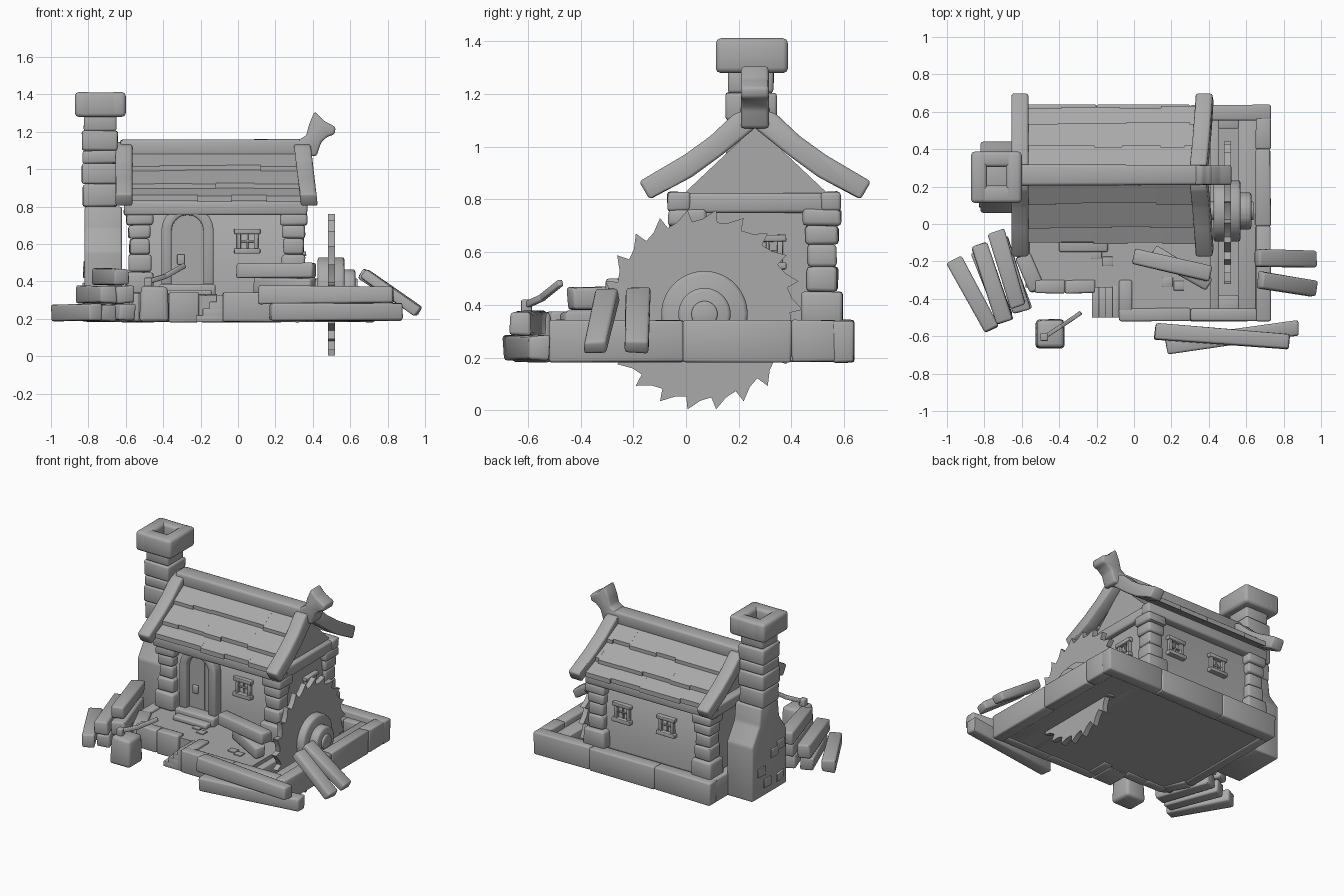
import bpy, bmesh, math, random
from mathutils import Vector, Matrix

random.seed(4)
grey = bpy.data.materials.new("stone grey")
grey.diffuse_color = (0.4, 0.4, 0.4, 1)


def finish(name, bm, bevel=0.0):
    bmesh.ops.recalc_face_normals(bm, faces=bm.faces)
    if bevel:
        bmesh.ops.bevel(bm, geom=list(bm.edges), offset=bevel, segments=2,
                        profile=0.5, affect='EDGES', clamp_overlap=True)
    me = bpy.data.meshes.new(name)
    bm.to_mesh(me)
    bm.free()
    me.materials.append(grey)
    ob = bpy.data.objects.new(name, me)
    bpy.context.collection.objects.link(ob)
    bpy.ops.object.select_all(action='DESELECT')
    ob.select_set(True)
    bpy.context.view_layer.objects.active = ob
    bpy.ops.object.shade_smooth_by_angle(angle=math.radians(48))
    return ob


def box(name, x, y, z, bevel=0.012, jitter=0.0, taper=1.0):
    """Box from (min, max) ranges, with slightly uneven corners."""
    bm = bmesh.new()
    bmesh.ops.create_cube(bm, size=1)
    for v in bm.verts:
        s = taper if v.co.z > 0 else 1
        v.co = Vector(((x[0]+x[1])/2 + v.co.x*s*(x[1]-x[0]),
                       (y[0]+y[1])/2 + v.co.y*s*(y[1]-y[0]),
                       (z[0]+z[1])/2 + v.co.z*(z[1]-z[0])))
        v.co += Vector([random.uniform(-jitter, jitter) for _ in range(3)])
    return finish(name, bm, bevel)


def beam(name, a, b, w, h, bevel=0.012, jitter=0.006):
    """Square timber running from a to b, w wide and h deep."""
    a, b = Vector(a), Vector(b)
    d = (b - a).normalized()
    side = d.cross(Vector((0, 0, 1))).normalized()
    up = side.cross(d)
    bm = bmesh.new()
    bmesh.ops.create_cube(bm, size=1)
    for v in bm.verts:
        c = v.co.copy()
        v.co = (a+b)/2 + d*c.x*(b-a).length + side*c.y*w + up*c.z*h
        v.co += Vector([random.uniform(-jitter, jitter) for _ in range(3)])
    return finish(name, bm, bevel)


def prism(name, pts, axis, lo, hi, bevel=0.0, warp=None):
    """Outline extruded along x (points are y,z) or y (points are x,z)."""
    put = (lambda p, t: (t, p[0], p[1])) if axis == 'x' else (lambda p, t: (p[0], t, p[1]))
    bm = bmesh.new()
    A = [bm.verts.new(put(p, lo)) for p in pts]
    B = [bm.verts.new(put(p, hi)) for p in pts]
    n = len(pts)
    bm.faces.new(A)
    bm.faces.new(B[::-1])
    for i in range(n):
        bm.faces.new((A[i], A[(i+1) % n], B[(i+1) % n], B[i]))
    if warp:
        for v in bm.verts:
            warp(v.co)
    return finish(name, bm, bevel)


# Ground slab, with a pit left open around the blade
box("floor_main", (-0.58, 0.41), (-0.34, 0.58), (0.19, 0.325), 0)
box("floor_front", (-0.05, 0.41), (-0.48, -0.33), (0.19, 0.325), 0)
box("pit_bottom", (0.40, 0.70), (-0.48, 0.60), (0.19, 0.205), 0)
box("pit_left", (0.40, 0.455), (-0.48, 0.60), (0.19, 0.30), 0.006)
box("pit_right", (0.555, 0.67), (-0.48, 0.60), (0.19, 0.30), 0.006)
box("pit_front", (0.45, 0.56), (-0.48, -0.38), (0.19, 0.30), 0.006)
box("pit_back", (0.45, 0.56), (0.51, 0.60), (0.19, 0.30), 0.006)

# Stone kerb
Z = (0.183, 0.342)
for a, b in [(-0.63, -0.2), (-0.2, 0.3), (0.3, 0.73)]:
    box("kerb_back", (a, b), (0.555, 0.637), Z, 0.01, 0.003)
for a, b in [(-0.52, -0.01), (-0.01, 0.4), (0.4, 0.57)]:
    box("kerb_right", (0.65, 0.73), (a, b), Z, 0.01, 0.003)
for a, b in [(-0.08, 0.3), (0.3, 0.66)]:
    box("kerb_front", (a, b), (-0.52, -0.45), Z, 0.01, 0.003)
for a, b in [(-0.53, -0.37), (-0.37, -0.21)]:
    box("kerb_front_left", (a, b), (-0.37, -0.30), Z, 0.01, 0.003)
box("kerb_inner", (-0.08, -0.01), (-0.47, -0.30), Z, 0.01)
beam("kerb_corner", (-0.595, -0.17, 0.263), (-0.515, -0.355, 0.263), 0.08, 0.158)
box("kerb_left", (-0.63, -0.56), (-0.18, 0.57), Z, 0.01)
# Entry steps
for i in range(4):
    box("entry_step", (-0.225+i*0.036, -0.08), (-0.50, -0.33), (0.183, 0.22+i*0.036), 0.004)
# Loose paving stones
for x, y in [(-0.2, -0.16), (-0.14, -0.2), (0.18, -0.31), (0.24, -0.33)]:
    box("paving_stone", (x-0.028, x+0.028), (y-0.025, y+0.025), (0.32, 0.332), 0.003)

# House body with gables
prism("house_body", [(0, 0.3), (0.53, 0.3), (0.53, 0.83), (0.265, 1.08), (0, 0.83)], 'x', -0.55, 0.33)
# Corner stones
courses = [(0.33, 0.45, 0.015), (0.45, 0.545, 0.0), (0.545, 0.63, -0.008), (0.63, 0.70, 0.0), (0.70, 0.765, 0.012)]
for cx in (-0.525, 0.297):
    for cy in (0.005, 0.515):
        for z0, z1, g in courses:
            r = 0.062 + g + random.uniform(-0.004, 0.004)
            box("corner_stone", (cx-r, cx+r), (cy-r, cy+r), (z0, z1), 0.014, 0.003)
# Wall plate beams
for y in ((-0.07, 0.02), (0.51, 0.585)):
    box("wall_beam_long", (-0.61, 0.37), y, (0.755, 0.83), 0.012, 0.003)
for x in ((-0.605, -0.53), (0.295, 0.365)):
    box("wall_beam_short", x, (-0.06, 0.58), (0.75, 0.825), 0.012, 0.003)

# Door with arched stone frame
def arch(r, spring, foot, cx=-0.27, n=12):
    return [(cx-r, foot)] + [(cx-r*math.cos(math.pi*i/n), spring+r*math.sin(math.pi*i/n)) for i in range(n+1)] + [(cx+r, foot)]
prism("door_frame", arch(0.14, 0.67, 0.38) + arch(0.085, 0.67, 0.38)[::-1], 'y', -0.065, 0.01, 0.01)
prism("door_panel", arch(0.088, 0.67, 0.38), 'y', -0.025, 0.01)
for i in (-1, 1):
    box("door_groove_strip", (-0.27+i*0.03-0.003, -0.27+i*0.03+0.003), (-0.029, -0.02), (0.39, 0.73), 0)
box("door_lock", (-0.325, -0.285), (-0.04, -0.02), (0.49, 0.545), 0.005)
box("door_step", (-0.42, -0.12), (-0.10, 0.0), (0.32, 0.385), 0.012)
box("door_step_low", (-0.40, -0.14), (-0.15, -0.05), (0.32, 0.355), 0.01)

# Windows: local u along the wall, n outward
def window(c, u, n):
    c, u, n = Vector(c), Vector(u), Vector(n)
    def bar(name, u0, u1, z0, z1, d):
        a, b = c+u*u0-n*0.02+Vector((0, 0, z0)), c+u*u1+n*d+Vector((0, 0, z1))
        box(name, *[(min(a[i], b[i]), max(a[i], b[i])) for i in range(3)], 0.004, 0.002)
    bar("window_sill", -0.07, 0.07, -0.065, -0.04, 0.035)
    bar("window_head", -0.07, 0.07, 0.04, 0.065, 0.03)
    for s in (-1, 1):
        bar("window_jamb", s*0.058, s*0.035, -0.05, 0.05, 0.022)
    bar("window_bar", -0.005, 0.005, -0.05, 0.05, 0.01)
    bar("window_crossbar", -0.045, 0.045, -0.005, 0.005, 0.01)
window((0.05, 0, 0.615), (1, 0, 0), (0, -1, 0))
window((0.11, 0.53, 0.6), (1, 0, 0), (0, 1, 0))
window((-0.23, 0.53, 0.6), (1, 0, 0), (0, 1, 0))
window((0.33, 0.31, 0.6), (0, 1, 0), (1, 0, 0))

# Roof: three overlapping rows of boards on each slope
rows = [((0.0, 1.115), (0.155, 1.005)), ((0.12, 1.012), (0.275, 0.915)), ((0.235, 0.918), (0.36, 0.85))]
for s in (-1, 1):
    for (d0, z0), (d1, z1) in rows:
        x = -0.58
        while x < 0.34:
            w = min(random.uniform(0.12, 0.24), 0.35 - x)
            if 0.35 - x - w < 0.05:
                w = 0.35 - x
            k = 1 + random.uniform(-0.05, 0.08)
            e, ez = d0 + (d1-d0)*k, z0 + (z1-z0)*k
            prism("roof_board", [(0.262+s*d0, z0), (0.262+s*e, ez+0.012),
                                 (0.262+s*e, ez-0.02), (0.262+s*d0, z0-0.03)], 'x', x, x+w)
            x += w

# Curved gable boards, leaning slightly with height
top = [(0.08, 1.125), (0.17, 1.04), (0.27, 0.968), (0.44, 0.868)]
low = [(0.40, 0.80), (0.24, 0.885), (0.13, 0.965), (0.0, 1.07)]
for x, lean in ((-0.61, 0.0), (0.38, -0.035)):
    def warp(co, lean=lean):
        co.x += lean*(co.z-0.82)/0.3
    for s in (-1, 1):
        prism("gable_board", [(0.262+s*d, z) for d, z in [(0, 1.15)] + top + low], 'x',
              x-0.045, x+0.045, 0.012, warp)
# Ridge beam and carved beast head
box("ridge_beam", (-0.63, 0.40), (0.207, 0.317), (1.07, 1.16), 0.015, 0.003)
prism("carved_head", [(0.32, 1.07), (0.42, 1.07), (0.445, 1.145), (0.48, 1.175), (0.515, 1.185), (0.523, 1.225),
                      (0.46, 1.258), (0.41, 1.31), (0.38, 1.24), (0.365, 1.18), (0.32, 1.155)],
      'y', 0.208, 0.314, 0.012)

# Chimney: wide base, shoulders, stacked shaft and hollow cap
prism("chimney_base", [(0.06, 0.183), (0.44, 0.183), (0.44, 0.56), (0.36, 0.68), (0.345, 0.80),
                       (0.155, 0.80), (0.14, 0.68), (0.06, 0.56)], 'x', -0.82, -0.62, 0.012)
for z0, z1, g in [(0.80, 0.92, 0), (0.92, 1.03, 0.004), (1.03, 1.10, 0), (1.10, 1.205, 0.003), (1.205, 1.30, -0.006)]:
    box("chimney_block", (-0.83-g, -0.645+g), (0.155-g, 0.34+g), (z0, z1), 0.012, 0.003)
for x in ((-0.872, -0.785), (-0.685, -0.60)):
    box("chimney_cap_side", x, (0.113, 0.387), (1.28, 1.412), 0.02)
for y in ((0.113, 0.205), (0.305, 0.387)):
    box("chimney_cap_end", (-0.86, -0.61), y, (1.28, 1.41), 0.018)
for y, z in [(0.13, 0.48), (0.2, 0.45), (0.34, 0.36), (0.28, 0.27), (0.14, 0.26)]:
    box("chimney_face_stone", (-0.828, -0.81), (y-0.04, y+0.04), (z-0.03, z+0.03), 0.004, 0.004)

# Circular saw blade with hooked teeth, and its hub
teeth, cy, cz = 22, 0.06, 0.382
pts = []
for i in range(teeth):
    for f, r in ((0.0, 0.382), (0.12, 0.335), (0.55, 0.345)):
        a = -2*math.pi*(i+f)/teeth
        pts.append((cy+r*math.cos(a), cz+r*math.sin(a)))
prism("saw_blade", pts, 'x', 0.482, 0.518, 0)
def disc(name, r, x0, x1, bevel):
    prism(name, [(cy+0.01+r*math.cos(math.pi*i/12), 0.365+r*math.sin(math.pi*i/12)) for i in range(24)],
          'x', x0, x1, bevel)
disc("hub_inner", 0.165, 0.425, 0.57, 0.015)
disc("hub_outer", 0.10, 0.56, 0.627, 0.015)
disc("axle", 0.05, 0.30, 0.64, 0.006)

# Timber stacks: start, end, width, depth
timbers = [
    ((0.11, -0.575, 0.33), (0.83, -0.63, 0.33), 0.085, 0.095),
    ((0.17, -0.655, 0.238), (0.88, -0.555, 0.238), 0.085, 0.09),
    ((0.655, -0.18, 0.445), (0.965, -0.185, 0.238), 0.09, 0.06),
    ((0.67, -0.30, 0.445), (0.97, -0.345, 0.235), 0.09, 0.06),
    ((0.0, -0.17, 0.46), (0.41, -0.265, 0.46), 0.08, 0.075),
    ((0.10, -0.15, 0.378), (0.40, -0.325, 0.378), 0.075, 0.08),
    ((-0.96, -0.19, 0.235), (-0.76, -0.565, 0.235), 0.09, 0.09),
    ((-0.83, -0.14, 0.235), (-0.69, -0.50, 0.235), 0.09, 0.09),
    ((-0.72, -0.10, 0.235), (-0.59, -0.46, 0.235), 0.09, 0.09),
    ((-0.83, -0.11, 0.33), (-0.69, -0.52, 0.33), 0.09, 0.09),
    ((-0.72, -0.08, 0.33), (-0.60, -0.47, 0.33), 0.09, 0.09),
    ((-0.74, -0.04, 0.425), (-0.62, -0.44, 0.425), 0.09, 0.085),
]
for a, b, w, h in timbers:
    beam("timber", a, b, w, h)

# Chopping block with axe
box("chopping_block", (-0.525, -0.37), (-0.665, -0.51), (0.183, 0.375), 0.02, 0.004, 0.93)
beam("axe_handle", (-0.48, -0.605, 0.40), (-0.38, -0.54, 0.43), 0.022, 0.026, 0.005, 0)
beam("axe_handle_end", (-0.39, -0.547, 0.427), (-0.285, -0.475, 0.485), 0.022, 0.026, 0.005, 0)
box("axe_head", (-0.50, -0.46), (-0.625, -0.585), (0.36, 0.42), 0.005)
